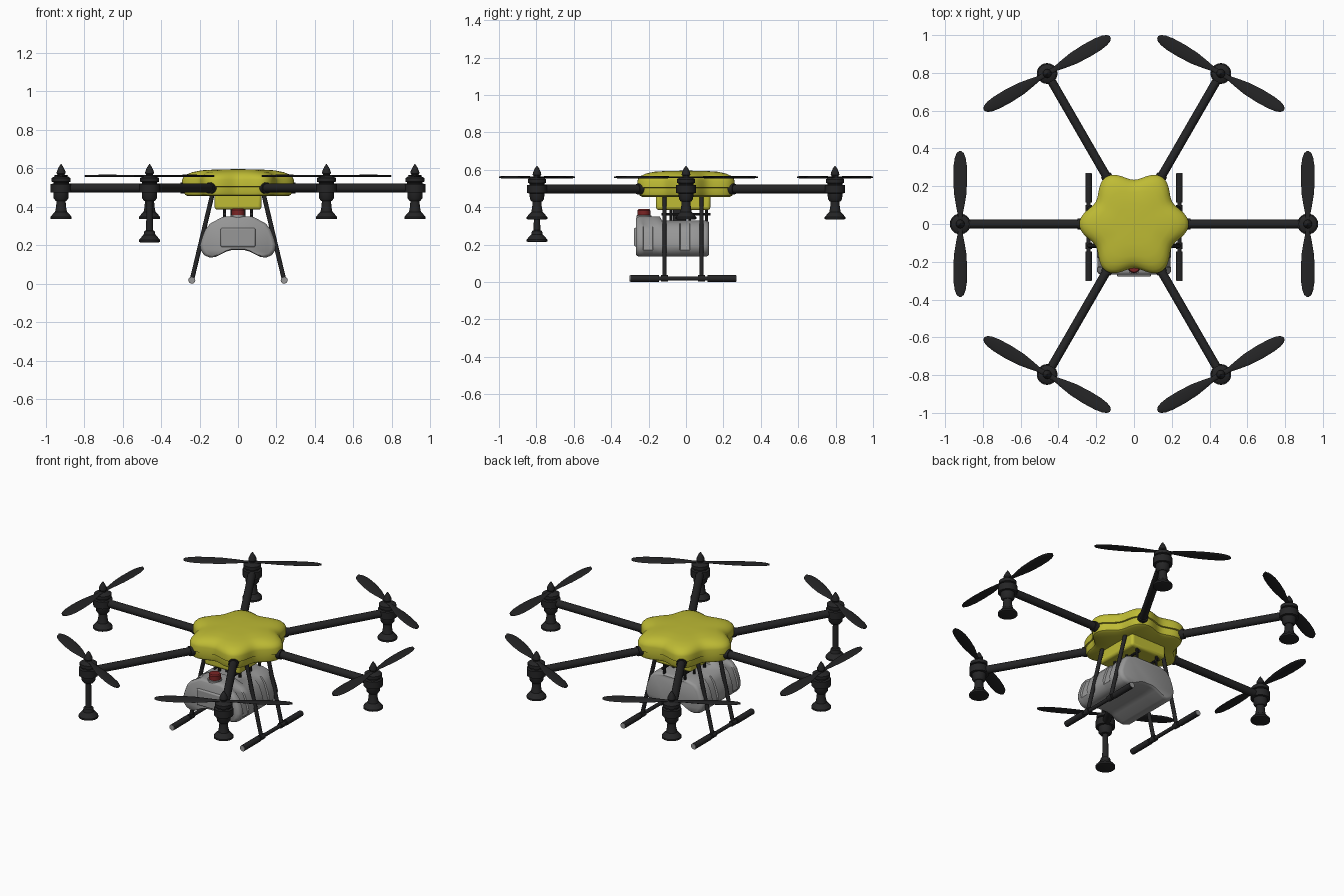
import bpy, bmesh, math
from mathutils import Vector

if "Cube" in bpy.data.objects:
    bpy.data.objects.remove(bpy.data.objects["Cube"])


def material(name, rgb):
    m = bpy.data.materials.new(name)
    m.diffuse_color = (*rgb, 1)
    m.use_nodes = True
    m.node_tree.nodes["Principled BSDF"].inputs["Base Color"].default_value = m.diffuse_color
    return m


YELLOW = material("yellow_shell", (0.52, 0.50, 0.035))
BLACK = material("carbon_black", (0.018, 0.018, 0.019))
GREY = material("tank_grey", (0.31, 0.31, 0.31))
RED = material("cap_red", (0.20, 0.018, 0.018))
TAU = 2 * math.pi


def add(name, mesh, rot=0.0):
    ob = bpy.data.objects.new(name, mesh)
    ob.rotation_euler.z = rot
    bpy.context.collection.objects.link(ob)
    return ob


def loft(name, rings, mat, angle=35):
    """Skin a list of equal-length point rings and cap both ends."""
    bm = bmesh.new()
    rows = [[bm.verts.new(p) for p in ring] for ring in rings]
    n = len(rows[0])
    for a, b in zip(rows, rows[1:]):
        for i in range(n):
            j = (i + 1) % n
            bm.faces.new((a[i], a[j], b[j], b[i]))
    bm.faces.new(rows[0])
    bm.faces.new(rows[-1])
    bmesh.ops.recalc_face_normals(bm, faces=bm.faces)
    me = bpy.data.meshes.new(name)
    bm.to_mesh(me)
    bm.free()
    me.materials.append(mat)
    ob = add(name, me)
    bpy.ops.object.select_all(action='DESELECT')
    ob.select_set(True)
    bpy.context.view_layer.objects.active = ob
    bpy.ops.object.shade_smooth_by_angle(angle=math.radians(angle))
    return ob


def lathe(name, profile, mat, centre=(0, 0), n=24):
    cx, cy = centre
    return loft(name, [[(cx + r * math.cos(TAU * i / n), cy + r * math.sin(TAU * i / n), z)
                        for i in range(n)] for r, z in profile], mat)


def rod(name, a, b, r, mat, n=16):
    a, b = Vector(a), Vector(b)
    q = (b - a).to_track_quat('Z', 'Y')
    ring = [q @ Vector((r * math.cos(TAU * i / n), r * math.sin(TAU * i / n), 0)) for i in range(n)]
    return loft(name, [[a + p for p in ring], [b + p for p in ring]], mat)


def box(name, lo, hi, mat, bevel=0.0):
    ring = [(lo[0], lo[1]), (hi[0], lo[1]), (hi[0], hi[1]), (lo[0], hi[1])]
    ob = loft(name, [[(x, y, z) for x, y in ring] for z in (lo[2], hi[2])], mat)
    if bevel:
        m = ob.modifiers.new("bevel", 'BEVEL')
        m.width, m.segments = bevel, 3
    return ob


def six(ob, name):
    """Repeat an object built on the +x arm around the other five arms."""
    ob.name = name + "_1"
    for i in range(1, 6):
        add(f"{name}_{i + 1}", ob.data, i * TAU / 6)


# Six-lobed body shell with a seam step around its edge
def lobe_ring(s, z, depth, n=96):
    out = []
    for i in range(n):
        t = TAU * i / n
        r = s * (0.262 + depth * math.cos(6 * t))
        out.append((r * math.cos(t), r * math.sin(t), z))
    return out


loft("lower_shell", [lobe_ring(s, z, 0.028) for s, z in
     ((0.5, 0.455), (0.90, 0.455), (0.95, 0.462), (0.97, 0.475), (0.97, 0.503))], YELLOW)
loft("upper_shell", [lobe_ring(s, z, d) for s, z, d in
     ((0.94, 0.503, 0.028), (1.0, 0.506, 0.028), (1.0, 0.540, 0.028), (0.98, 0.553, 0.028),
      (0.93, 0.567, 0.027), (0.83, 0.580, 0.022), (0.68, 0.589, 0.016), (0.4, 0.594, 0.006),
      (0.02, 0.595, 0))], YELLOW)
box("belly_housing", (-0.122, -0.16, 0.385), (0.122, 0.13, 0.47), YELLOW, 0.015)

# Arms with collars
six(rod("arm", (0.2, 0, 0.497), (0.90, 0, 0.497), 0.023, BLACK, 20), "arm")
six(rod("arm_collar", (0.23, 0, 0.497), (0.30, 0, 0.497), 0.029, BLACK, 20), "arm_collar")

# Motors with mounts and pointed spinners
R = 0.92
six(lathe("motor", [(0.028, 0.43), (0.038, 0.443), (0.040, 0.474), (0.054, 0.475), (0.054, 0.518),
                    (0.040, 0.520), (0.040, 0.527), (0.049, 0.530), (0.049, 0.549), (0.034, 0.558),
                    (0.018, 0.561), (0.018, 0.568), (0.023, 0.573), (0.022, 0.584), (0.012, 0.606),
                    (0.002, 0.621)], BLACK, (R, 0)), "motor")

# Two-bladed propellers, set across the arms
half = [(0.0, 0.012), (0.05, 0.013), (0.10, 0.023), (0.16, 0.033), (0.24, 0.037),
        (0.31, 0.035), (0.35, 0.029), (0.375, 0.019), (0.386, 0.006)]
stations = [(-y, w) for y, w in half[:0:-1]] + half
rings = []
for y, w in stations:
    pitch = math.copysign(0.10, y) * min(1, abs(y) / 0.1)
    ring = []
    for i in range(12):
        u, v = w * math.cos(TAU * i / 12), 0.005 * math.sin(TAU * i / 12)
        ring.append((R + u * math.cos(pitch) - v * math.sin(pitch), y,
                     0.560 + u * math.sin(pitch) + v * math.cos(pitch)))
    rings.append(ring)
six(loft("propeller", rings, BLACK, 60), "propeller")

# Spray nozzles under the motors; the front left one hangs lower
for i in range(6):
    t = i * TAU / 6
    zb = 0.215 if i == 4 else 0.335
    rs = 0.015 if i == 4 else 0.023
    lathe(f"spray_nozzle_{i + 1}",
          [(rs, 0.44), (rs + 0.003, zb + 0.062), (0.027, zb + 0.058), (0.031, zb + 0.038),
           (0.036, zb + 0.034), (0.050, zb + 0.018), (0.055, zb + 0.012), (0.055, zb + 0.002),
           (0.050, zb)], BLACK, (R * math.cos(t), R * math.sin(t)))

# Liquid tank: saddle-shaped section, stepped top, recessed side ribs
side = [(0.07, 0.350), (0.09, 0.342), (0.145, 0.312), (0.170, 0.282), (0.188, 0.235), (0.197, 0.200),
        (0.193, 0.172), (0.175, 0.147), (0.145, 0.135), (0.115, 0.139), (0.065, 0.165), (0.035, 0.174)]
section = side + [(-x, z) for x, z in reversed(side)]


def tank_ring(y, s=1.0, top=0.35, pinch=1.0):
    out = []
    for x, z in section:
        z = min(z, top)
        k = pinch if abs(x) > 0.1 and z > 0.18 else 1.0
        out.append((x * s * k, y, 0.24 + (z - 0.24) * s))
    return out


LOW = 0.328
loft("tank", [tank_ring(-0.268, 0.90), tank_ring(-0.262, 0.96), tank_ring(-0.250),
              tank_ring(-0.230), tank_ring(-0.226, pinch=0.95), tank_ring(-0.180, pinch=0.95),
              tank_ring(-0.176), tank_ring(-0.140), tank_ring(-0.128, top=LOW),
              tank_ring(-0.034, top=LOW), tank_ring(-0.030, 1, LOW, 0.95),
              tank_ring(0.018, 1, LOW, 0.95), tank_ring(0.022, top=LOW),
              tank_ring(0.105, top=LOW), tank_ring(0.118, 0.96, LOW), tank_ring(0.123, 0.90, LOW)],
     GREY, 40)
box("tank_front_panel", (-0.09, -0.278, 0.19), (0.09, -0.25, 0.29), GREY, 0.008)
lathe("tank_neck", [(0.04, 0.34), (0.04, 0.356), (0.03, 0.358)], GREY, (0, -0.225))
lathe("tank_cap", [(0.028, 0.352), (0.034, 0.356), (0.034, 0.383), (0.029, 0.390)], RED, (0, -0.225))

# Dark hanger frame between belly and tank
for s, label in ((-1, "left"), (1, "right")):
    rod(f"hanger_rail_{label}", (s * 0.07, -0.13, 0.362), (s * 0.07, 0.13, 0.362), 0.008, BLACK, 10)
    for k, y in enumerate((-0.08, 0.02, 0.11)):
        rod(f"hanger_post_{label}_{k + 1}", (s * 0.07, y, 0.32), (s * 0.07, y, 0.40), 0.008, BLACK, 10)
box("pump", (-0.04, -0.07, 0.32), (0.04, 0.0, 0.395), BLACK, 0.006)

# Landing gear: splayed legs, skid rails, foam sleeves and end caps
for s, label in ((-1, "left"), (1, "right")):
    x = s * 0.24
    for y, end in ((-0.115, "front"), (0.083, "rear")):
        rod(f"leg_{end}_{label}", (x, y, 0.018), (s * 0.133, y, 0.465), 0.0115, BLACK)
        rod(f"leg_joint_{end}_{label}", (x, y - 0.018, 0.019), (x, y + 0.018, 0.019), 0.017, BLACK)
    rod(f"skid_{label}", (x, -0.295, 0.018), (x, 0.265, 0.018), 0.011, BLACK)
    for a, b, end in ((-0.298, -0.145, "front"), (0.115, 0.268, "rear")):
        rod(f"skid_sleeve_{end}_{label}", (x, a, 0.018), (x, b, 0.018), 0.018, BLACK)
    for a, b, end in ((-0.301, -0.297, "front"), (0.267, 0.271, "rear")):
        rod(f"skid_cap_{end}_{label}", (x, a, 0.018), (x, b, 0.018), 0.016, GREY)
